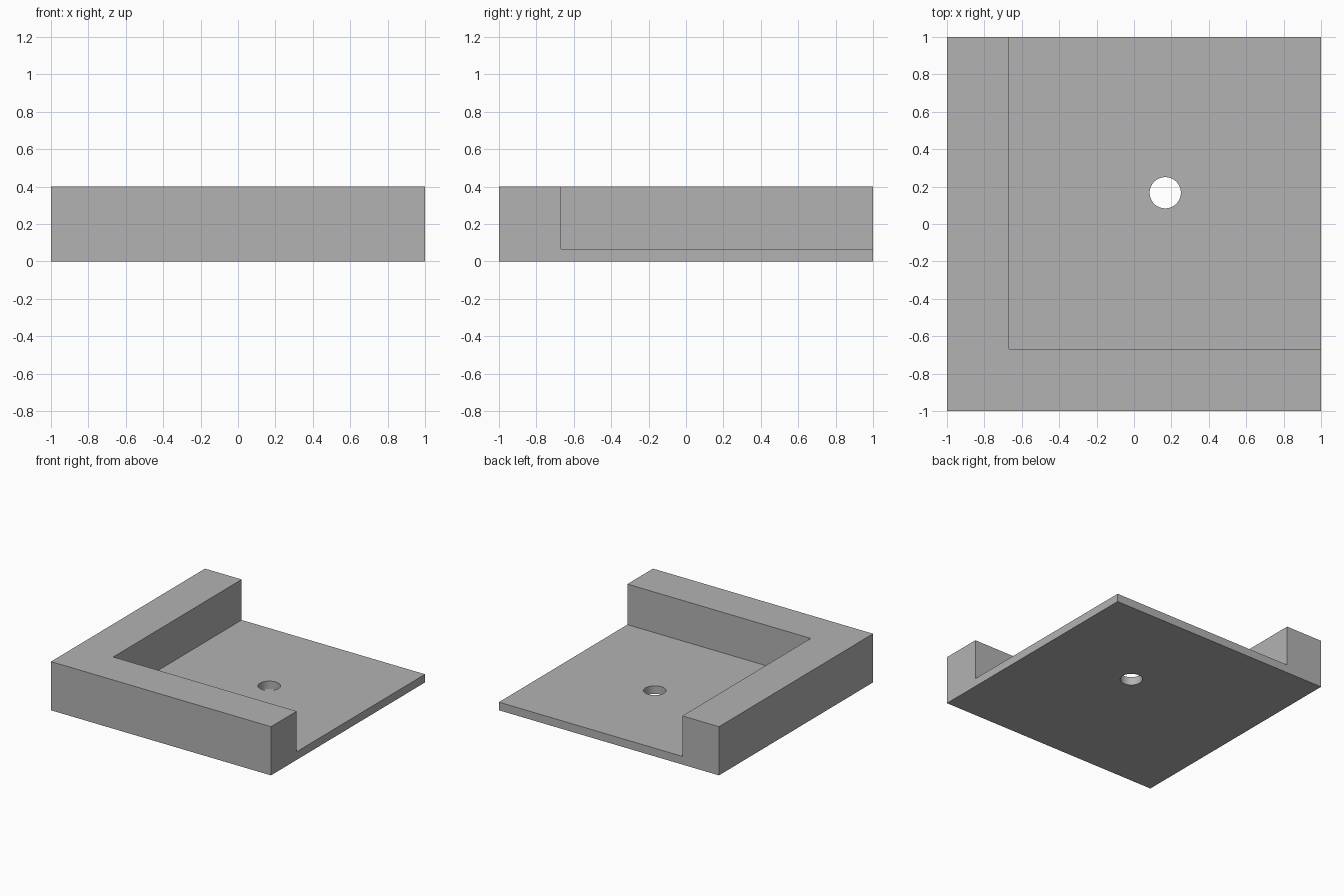
import bpy
from mathutils import Vector

default = bpy.data.objects.get("Cube")
if default:
    bpy.data.objects.remove(default, do_unlink=True)

HEIGHT = 0.4
FLOOR = 0.067      # base plate thickness
INNER = -0.667     # inner face of both walls
HOLE = 0.167       # hole centre in x and y, also its diameter

grey = bpy.data.materials.new("plain_grey")
grey.use_nodes = True
colour = (0.45, 0.45, 0.45, 1)
grey.diffuse_color = colour
grey.node_tree.nodes["Principled BSDF"].inputs["Base Color"].default_value = colour


def box(name, low, high):
    low, high = Vector(low), Vector(high)
    bpy.ops.mesh.primitive_cube_add(size=1, location=(low + high) / 2)
    obj = bpy.context.object
    obj.name = name
    obj.scale = high - low
    bpy.ops.object.transform_apply(location=True, rotation=False, scale=True)
    obj.data.materials.append(grey)
    return obj


def cut(target, cutter):
    cutter.hide_render = True
    mod = target.modifiers.new("cut", "BOOLEAN")
    mod.operation = "DIFFERENCE"
    mod.solver = "EXACT"
    mod.object = cutter
    bpy.ops.object.select_all(action="DESELECT")
    target.select_set(True)
    bpy.context.view_layer.objects.active = target
    bpy.ops.object.modifier_apply(modifier=mod.name)
    bpy.data.objects.remove(cutter, do_unlink=True)


# Solid block
tray = box("corner_tray", (-1, -1, 0), (1, 1, HEIGHT))

# Open pocket leaves the floor plate and the L-shaped wall
cut(tray, box("pocket_cutter", (INNER, INNER, FLOOR), (1.5, 1.5, 1)))

# Round hole through the floor
bpy.ops.mesh.primitive_cylinder_add(vertices=64, radius=HOLE / 2, depth=1,
                                    location=(HOLE, HOLE, 0))
drill = bpy.context.object
drill.name = "hole_cutter"
drill.data.materials.append(grey)
cut(tray, drill)

# Smooth hole wall, sharp edges elsewhere
bpy.ops.object.shade_smooth_by_angle()
